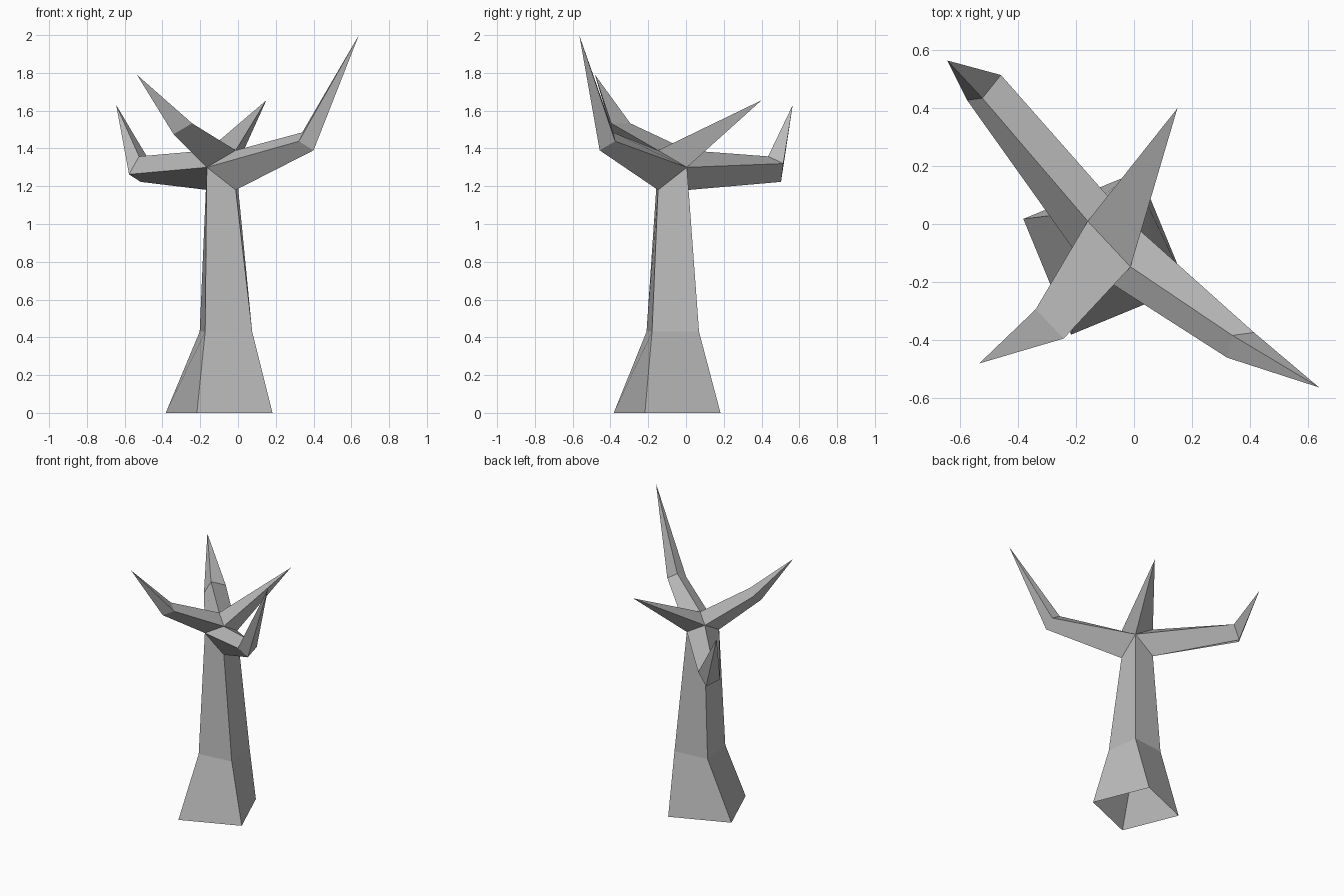
import bpy
from math import cos, sin, radians

cube = bpy.data.objects.get("Cube")
if cube:
    bpy.data.objects.remove(cube, do_unlink=True)

bark = bpy.data.materials.new("grey bark")
bark.diffuse_color = (0.5, 0.5, 0.5, 1)
bark.use_nodes = True
bark.node_tree.nodes["Principled BSDF"].inputs["Base Color"].default_value = (0.5, 0.5, 0.5, 1)


def loft(name, rings, tip=None):
    """Open, flat-faced tube through rings of corners, optionally drawn to a point."""
    n = len(rings[0])
    verts = [p for ring in rings for p in ring]
    faces = []
    for k in range(len(rings) - 1):
        for i in range(n):
            a, b = k * n + i, k * n + (i + 1) % n
            faces.append((a, b, b + n, a + n))
    if tip:
        last = len(verts) - n
        verts.append(tip)
        faces += [(last + i, last + (i + 1) % n, len(verts) - 1) for i in range(n)]
    mesh = bpy.data.meshes.new(name)
    mesh.from_pydata(verts, [], faces)
    mesh.materials.append(bark)
    obj = bpy.data.objects.new(name, mesh)
    bpy.context.collection.objects.link(obj)
    return obj


def square(cx, cy, z, radius, turn):
    """Four corners, counterclockwise from the west one."""
    angles = [radians(turn + 90 * i) for i in range(4)]
    return [(cx + radius * cos(a), cy + radius * sin(a), z) for a in angles]


# Fork corners shared by the trunk and the branches
west_low, west_high = (-0.16, 0.01, 1.18), (-0.16, 0.01, 1.39)
east_low, east_high = (-0.012, -0.148, 1.18), (-0.012, -0.148, 1.39)
south, north = (-0.165, -0.15, 1.3), (-0.01, 0.005, 1.3)

# Trunk: flared foot with an open underside, rising into the fork
loft("trunk", [
    square(-0.1, -0.1, 0, 0.306, 157.4),
    square(-0.064, -0.07, 0.43, 0.177, 141.7),
    [west_low, south, east_low, north],
])

# Long front left branch
loft("front_left_branch", [
    [north, east_high, south, east_low],
    [(0.415, -0.375, 1.438), (0.34, -0.385, 1.485),
     (0.322, -0.462, 1.438), (0.4, -0.457, 1.39)],
], (0.64, -0.565, 2.0))

# Drooping back right branch with an upturned end
loft("back_right_branch", [
    [south, west_high, north, west_low],
    [(-0.577, 0.428, 1.263), (-0.524, 0.435, 1.358),
     (-0.46, 0.515, 1.32), (-0.516, 0.503, 1.223)],
], (-0.645, 0.565, 1.63))

# Three-sided front right branch
loft("front_right_branch", [
    [south, east_high, west_high],
    [(-0.341, -0.388, 1.475), (-0.243, -0.396, 1.533), (-0.34, -0.295, 1.533)],
], (-0.535, -0.482, 1.79))

# Short back left spike
loft("back_left_spike", [[north, west_high, east_high]], (0.15, 0.4, 1.655))
